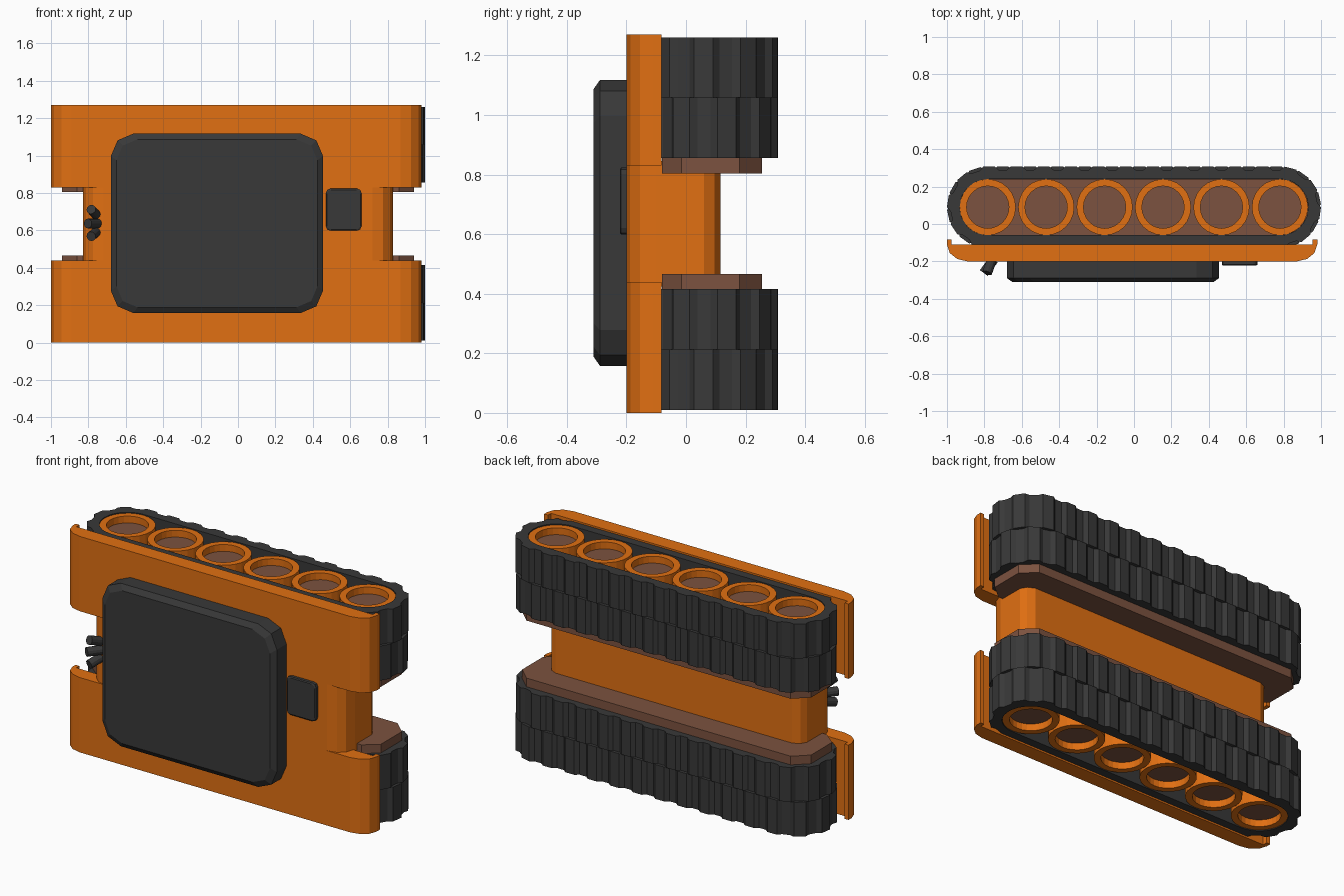
import bpy, bmesh
from math import pi, sin, cos
from mathutils import Vector

if "Cube" in bpy.data.objects:
    bpy.data.objects.remove(bpy.data.objects["Cube"])

H = 1.27            # total height, parts mirror about H/2
CY, CX = 0.09, 0.782  # track axis height and end-wheel position


def material(name, rgb):
    m = bpy.data.materials.new(name)
    m.diffuse_color = (*rgb, 1)
    m.use_nodes = True
    m.node_tree.nodes["Principled BSDF"].inputs["Base Color"].default_value = m.diffuse_color
    return m


ORANGE = material("orange", (0.75, 0.16, 0.006))
BROWN = material("brown", (0.2, 0.085, 0.05))
DARK = material("dark", (0.04, 0.04, 0.04))


def make(name, verts, faces, mat):
    me = bpy.data.meshes.new(name)
    me.from_pydata(verts, [], faces)
    bm = bmesh.new()
    bm.from_mesh(me)
    bmesh.ops.recalc_face_normals(bm, faces=bm.faces)
    bm.to_mesh(me)
    bm.free()
    me.materials.append(mat)
    ob = bpy.data.objects.new(name, me)
    bpy.context.collection.objects.link(ob)
    return ob


def loft(name, rings, mat, caps=True):
    """Skin rings of equal point count; caps=False closes last ring to first."""
    n = len(rings[0])
    verts = [p for r in rings for p in r]
    faces = []
    k = len(rings)
    for a in range(k - 1 if caps else k):
        b = (a + 1) % k
        faces += [(a*n+i, a*n+(i+1) % n, b*n+(i+1) % n, b*n+i) for i in range(n)]
    if caps:
        faces += [list(range(n)), list(range((k-1)*n, k*n))]
    return make(name, verts, faces, mat)


def at_z(pts, z):
    return [(x, y, z) for x, y in pts]


def prism(name, pts, z0, z1, mat):
    return loft(name, [at_z(pts, z0), at_z(pts, z1)], mat)


def tube(name, outer, inner, z0, z1, mat):
    return loft(name, [at_z(outer, z0), at_z(outer, z1), at_z(inner, z1), at_z(inner, z0)], mat, False)


def circle(x, y, r, n=24):
    return [(x + r*cos(2*pi*i/n), y + r*sin(2*pi*i/n)) for i in range(n)]


def stadium(s, r):
    """Point at fraction s of the track loop, r out from the centre line."""
    straight, arc = 2*CX, pi*0.2
    d = (s % 1) * 2*(straight + arc)
    sign = 1
    if d >= straight + arc:
        d, sign = d - straight - arc, -1
    if d < straight:
        x, y = CX - d, r
    else:
        a = pi/2 + (d - straight)/0.2
        x, y = -CX + r*cos(a), r*sin(a)
    return (sign*x, CY + sign*y)


# Hull between the tracks
half = [(0.72, -0.2), (0.775, -0.188), (0.812, -0.155), (0.83, -0.1),
        (0.83, 0.06), (0.81, 0.095), (0.77, 0.115)]
prism("hull", half + [(-x, y) for x, y in reversed(half)], 0.425, H - 0.425, ORANGE)

# Fender profile: thick plate with rounded ends and an upturned lip
fh = [(0.88, -0.2), (0.935, -0.187), (0.975, -0.155), (0.99, -0.11),
      (0.99, -0.082), (0.965, -0.082), (0.965, -0.11)]
fender = [(x - 0.01, y) for x, y in fh + [(-x, y) for x, y in reversed(fh)]]

# Inner side plate outline
ph = [(0.86, -0.08), (0.94, -0.015), (0.94, 0.18), (0.86, 0.255)]
plate = ph + [(-x, y) for x, y in reversed(ph)]
ch = [(0.8, -0.058), (0.88, 0.0), (0.88, 0.17), (0.8, 0.238)]
core = ch + [(-x, y) for x, y in reversed(ch)]

LUGS = 30
for side, f in (("lower", lambda z: z), ("upper", lambda z: H - z)):
    prism(side + "_fender", fender, f(0), f(0.44), ORANGE)
    prism(side + "_side_plate", plate, f(0.415), f(0.466), BROWN)
    prism(side + "_track_core", core, f(0.2), f(0.416), BROWN)
    # Track belt: two rows of lugs, staggered by half a pitch
    for row, (z0, z1) in enumerate(((0.01, 0.212), (0.212, 0.415))):
        outer, inner = [], []
        for i in range(LUGS):
            for t, r in ((0.0, 0.2), (0.3, 0.2), (0.45, 0.218), (0.85, 0.218)):
                s = (i + t + row*0.5)/LUGS
                outer.append(stadium(s, r))
                inner.append(stadium(s, 0.15))
        tube(f"{side}_track_row_{row}", outer, inner, f(z0), f(z1), DARK)
    # Road wheels: orange rim with recessed hub
    for i in range(6):
        x = -0.782 + i*0.3124
        tube(f"{side}_wheel_rim_{i}", circle(x, CY, 0.15), circle(x, CY, 0.113), f(0.015), f(0.2), ORANGE)
        prism(f"{side}_wheel_hub_{i}", circle(x, CY, 0.114), f(0.055), f(0.2), BROWN)


def rounded_panel(name, x0, x1, z0, z1, c, front, bevel):
    """Panel on the hull face with two-step corners and a bevelled front edge."""
    def ring(inset, y):
        cx, cz = (x0+x1)/2, (z0+z1)/2
        w, h = (x1-x0)/2, (z1-z0)/2
        q = [(w, h-c), (w-0.3*c, h-0.3*c), (w-c, h)]
        pts = q + [(-x, z) for x, z in reversed(q)]
        pts += [(-x, -z) for x, z in pts]
        return [(cx + x*(1-inset/w), y, cz + z*(1-inset/h)) for x, z in pts]
    loft(name, [ring(0, -0.19), ring(0, front+bevel*0.7), ring(bevel, front)], DARK)


# Turret block and hatch on the front face
rounded_panel("turret_block", -0.68, 0.455, 0.158, 1.117, 0.12, -0.31, 0.03)
rounded_panel("hatch", 0.47, 0.66, 0.598, 0.823, 0.022, -0.222, 0.006)

# Three small launcher tubes
for i, (bx, bz, tx, tz) in enumerate(((-0.76, 0.685, -0.785, 0.712),
                                      (-0.75, 0.637, -0.803, 0.637),
                                      (-0.76, 0.59, -0.785, 0.568))):
    a, b = Vector((bx, -0.19, bz)), Vector((tx, -0.262, tz))
    q = (b - a).to_track_quat('Z', 'Y')
    ring = [q @ Vector((x, y, 0)) for x, y in circle(0, 0, 0.026, 12)]
    loft(f"launcher_tube_{i}", [[a + p for p in ring], [b + p for p in ring]], DARK)
